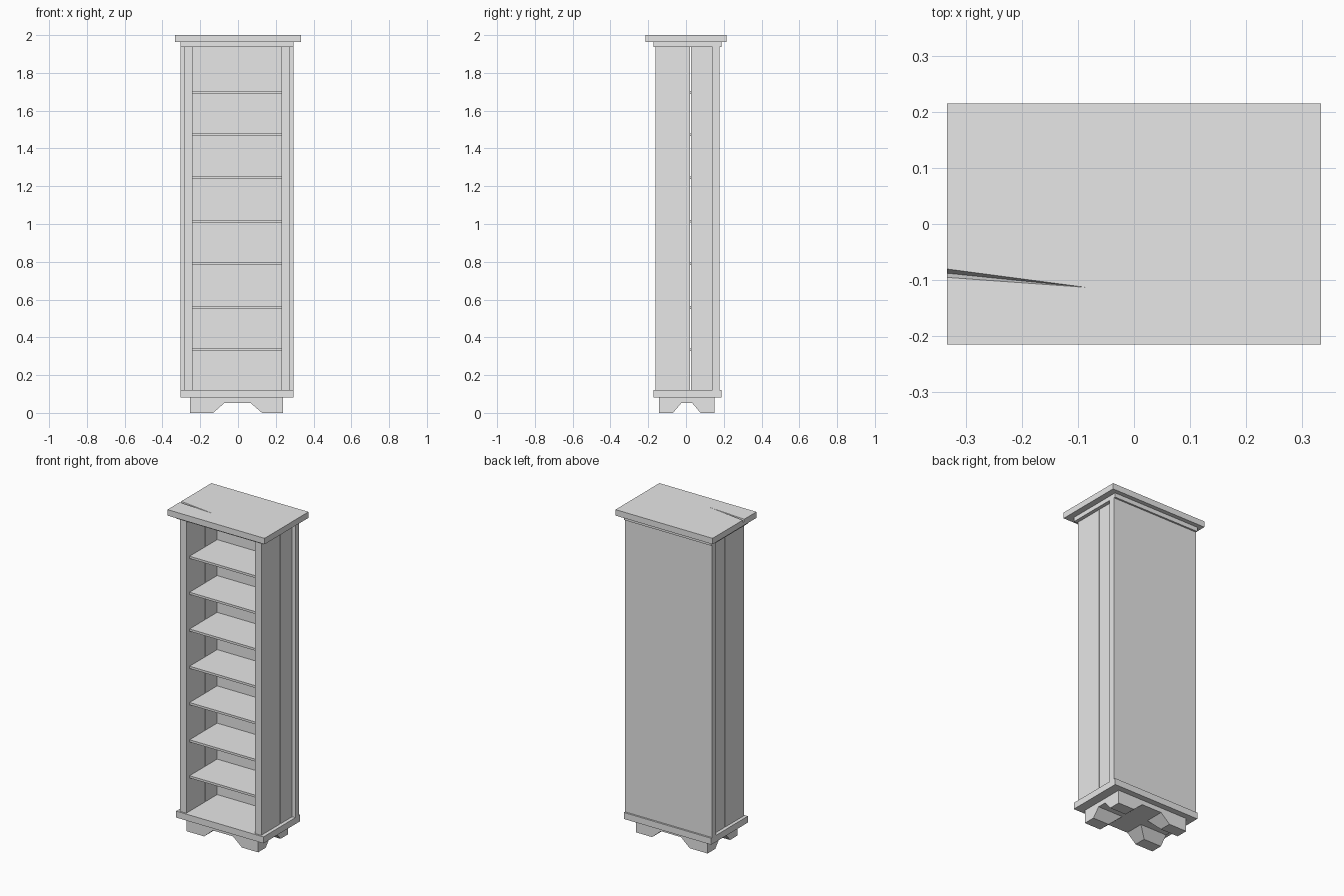
import bpy
import bmesh

if "Cube" in bpy.data.objects:
    bpy.data.objects.remove(bpy.data.objects["Cube"], do_unlink=True)

grey = bpy.data.materials.new("plain_grey")
grey.use_nodes = True
grey.diffuse_color = (0.8, 0.8, 0.8, 1)
grey.node_tree.nodes["Principled BSDF"].inputs["Base Color"].default_value = (0.8, 0.8, 0.8, 1)


def hull(name, points):
    """Convex solid around the given points."""
    bm = bmesh.new()
    verts = [bm.verts.new(p) for p in points]
    bmesh.ops.convex_hull(bm, input=verts)
    bmesh.ops.dissolve_limit(bm, angle_limit=0.001, verts=bm.verts, edges=bm.edges)
    bmesh.ops.recalc_face_normals(bm, faces=bm.faces)
    mesh = bpy.data.meshes.new(name)
    bm.to_mesh(mesh)
    bm.free()
    mesh.materials.append(grey)
    obj = bpy.data.objects.new(name, mesh)
    bpy.context.collection.objects.link(obj)
    return obj


def box(name, xs, ys, zs):
    return hull(name, [(x, y, z) for x in xs for y in ys for z in zs])


# Shared extents of the carcass
OUTER_X = (-0.304, 0.295)
TRIM_Y = (-0.172, 0.188)
INNER_X = (-0.241, 0.231)
BODY_Z = (0.122, 1.936)
BACK_Y = (0.14, 0.177)

# Base board, top trim and back panel
box("base_board", OUTER_X, TRIM_Y, (0.082, BODY_Z[0]))
box("top_trim", OUTER_X, TRIM_Y, (BODY_Z[1], 1.963))
box("back_panel", OUTER_X, BACK_Y, BODY_Z)

# Side walls: two boards each, parted by a narrow seam
for side, xs in (("right", (-0.283, INNER_X[0])), ("left", (INNER_X[1], 0.273))):
    box(side + "_front_board", xs, (-0.162, 0.022), BODY_Z)
    box(side + "_rear_board", xs, (0.027, BACK_Y[0]), BODY_Z)

# Shelves
for i, top in enumerate((0.342, 0.565, 0.796, 1.021, 1.252, 1.48, 1.703)):
    box(f"shelf_{i + 1}", INNER_X, (-0.13, BACK_Y[0]), (top - 0.014, top))

# Plinth with four feet, sloped on their inner sides
ARCH_Z = 0.053
box("plinth", (-0.254, 0.238), (-0.143, 0.151), (ARCH_Z, 0.082))
# outer edge, inner edge at the floor, inner edge at the arch
feet_x = {"right": (-0.254, -0.132, -0.071), "left": (0.238, 0.127, 0.066)}
feet_y = {"front": (-0.143, -0.069, -0.024), "back": (0.151, 0.077, 0.032)}
for side, fx in feet_x.items():
    for end, fy in feet_y.items():
        floor = [(x, y, 0) for x in fx[:2] for y in fy[:2]]
        arch = [(x, y, ARCH_Z) for x in fx[::2] for y in fy[::2]]
        hull(f"{end}_{side}_foot", floor + arch)

# Top slab with a thin crack running in from the right edge
slab = box("top_slab", (-0.333, 0.333), (-0.215, 0.215), (1.963, 2.0))
crack = hull("crack_cutter", [(-0.34, -0.079, 2.001), (-0.34, -0.095, 2.001),
                              (-0.34, -0.087, 1.975), (-0.075, -0.114, 2.001)])
crack.hide_render = True
cut = slab.modifiers.new("crack", "BOOLEAN")
cut.operation = "DIFFERENCE"
cut.solver = "EXACT"
cut.object = crack
bpy.context.view_layer.objects.active = slab
bpy.ops.object.modifier_apply(modifier=cut.name)
bpy.data.objects.remove(crack, do_unlink=True)
